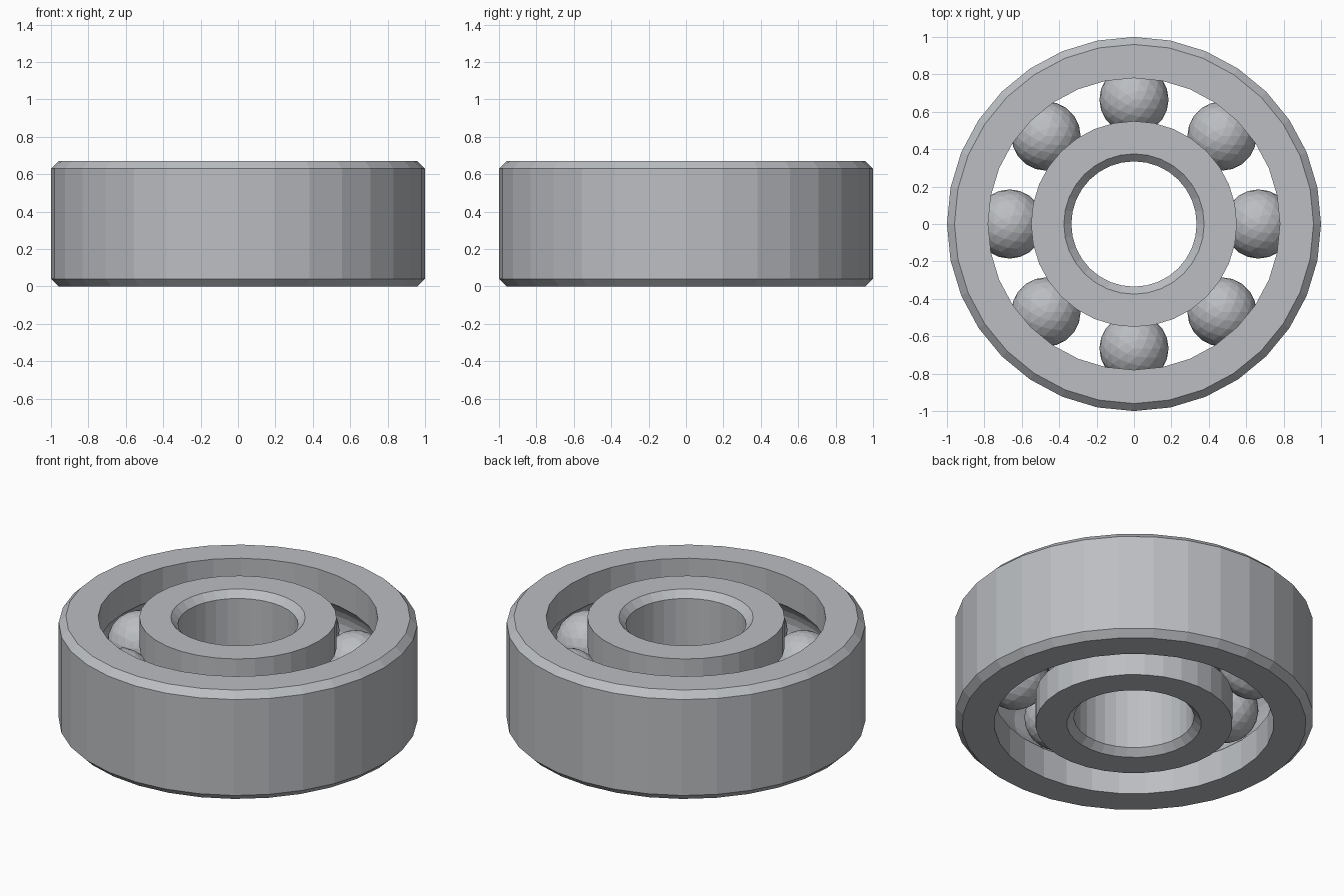
import bpy, bmesh
from math import sin, cos, pi, acos

cube = bpy.data.objects.get("Cube")
if cube:
    bpy.data.objects.remove(cube, do_unlink=True)

HEIGHT = 0.67
MID = HEIGHT / 2
BEVEL = 0.04
SEGMENTS = 32
BALLS = 8
BALL_RADIUS = 0.185
TRACK = 0.665          # distance of the ball centres from the axis
GROOVE_RADIUS = 0.19

steel = bpy.data.materials.new("steel grey")
steel.use_nodes = True
colour = (0.5, 0.515, 0.54, 1)
steel.diffuse_color = colour
shader = steel.node_tree.nodes["Principled BSDF"]
shader.inputs["Base Color"].default_value = colour
shader.inputs["Roughness"].default_value = 0.5


def add_object(name, bm):
    mesh = bpy.data.meshes.new(name)
    bm.to_mesh(mesh)
    bm.free()
    mesh.materials.append(steel)
    obj = bpy.data.objects.new(name, mesh)
    bpy.context.collection.objects.link(obj)
    return obj


def groove(wall, side, steps=8):
    """Arc from bottom to top that cuts the ball track into a wall."""
    spread = acos(abs(wall - TRACK) / GROOVE_RADIUS)
    angles = [spread * (2 * i / steps - 1) for i in range(steps + 1)]
    return [(TRACK + side * GROOVE_RADIUS * cos(a), MID + GROOVE_RADIUS * sin(a))
            for a in angles]


def lathe(name, profile):
    """Revolve a closed (radius, z) profile around the z axis."""
    bm = bmesh.new()
    loops = []
    for s in range(SEGMENTS):
        a = 2 * pi * s / SEGMENTS
        loops.append([bm.verts.new((r * cos(a), r * sin(a), z)) for r, z in profile])
    for s in range(SEGMENTS):
        here, after = loops[s], loops[(s + 1) % SEGMENTS]
        for i in range(len(profile)):
            j = (i + 1) % len(profile)
            bm.faces.new((here[i], after[i], after[j], here[j]))
    bmesh.ops.recalc_face_normals(bm, faces=bm.faces)
    return add_object(name, bm)


def race(name, wall, far, side):
    """Ring with a grooved wall and a chamfered far wall."""
    edge = far - side * BEVEL
    lathe(name, [(wall, 0)] + groove(wall, side) + [
        (wall, HEIGHT), (edge, HEIGHT), (far, HEIGHT - BEVEL), (far, BEVEL), (edge, 0)])


# Rings
race("outer_ring", 0.78, 1.0, 1)
race("inner_ring", 0.55, 0.335, -1)

# Balls
for i in range(BALLS):
    a = 2 * pi * i / BALLS
    bm = bmesh.new()
    bmesh.ops.create_icosphere(bm, subdivisions=3, radius=BALL_RADIUS)
    ball = add_object(f"ball_{i + 1}", bm)
    ball.location = (TRACK * cos(a), TRACK * sin(a), MID)
